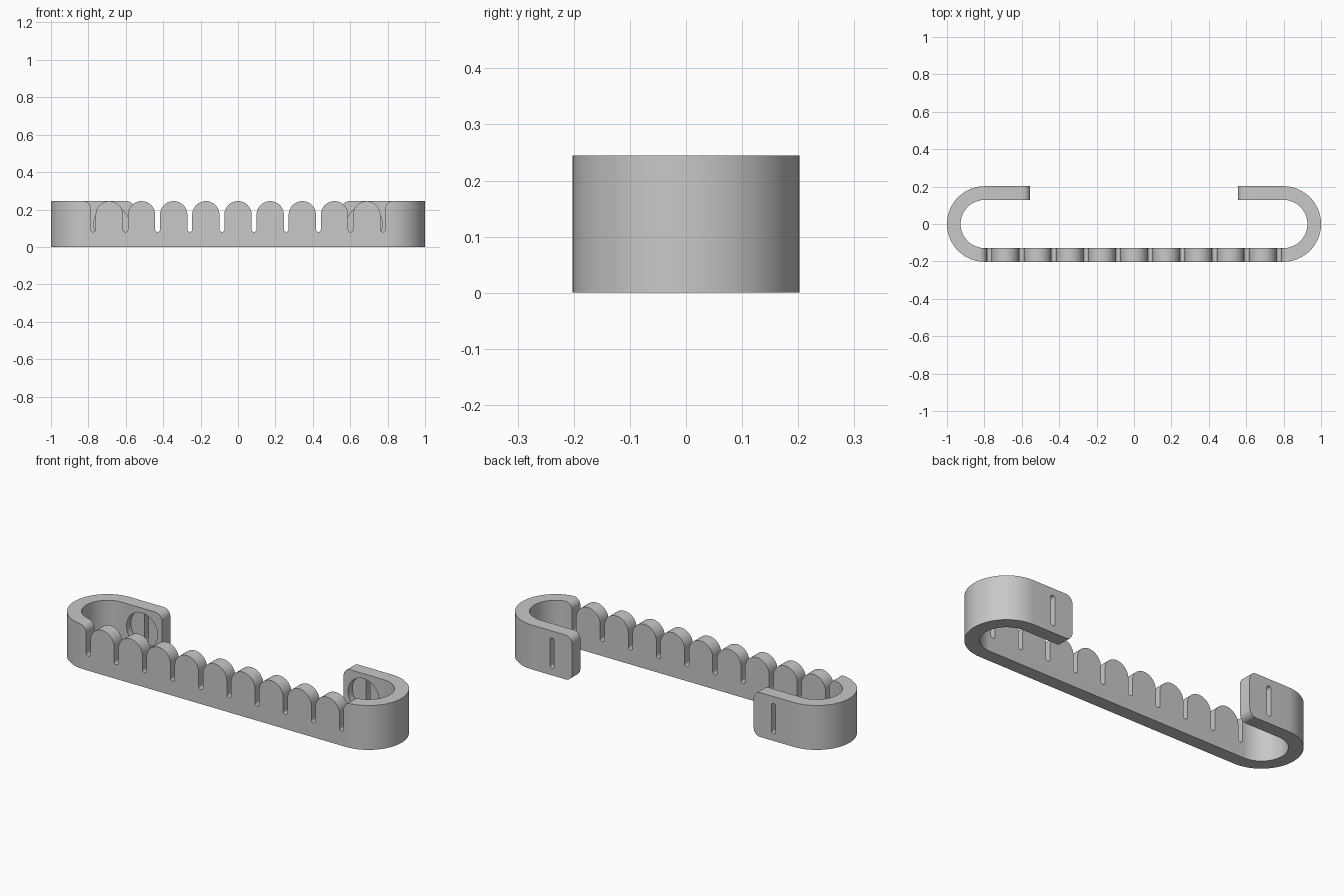
import bpy, bmesh
from math import sin, cos, radians, pi
from mathutils import Vector

default = bpy.data.objects.get("Cube")
if default:
    bpy.data.objects.remove(default, do_unlink=True)

HEIGHT = 0.245
OUTER, INNER = 0.202, 0.129      # radii of the end bends
BEND_X, TIP_X = 0.798, 0.555     # bend centre and arm tip
PITCH = 0.172                    # tooth spacing
GAP = 0.013                      # half width of every slit
TOOTH = PITCH / 2 - GAP

grey = bpy.data.materials.new("plain grey")
grey.use_nodes = True
grey.diffuse_color = (0.58, 0.58, 0.58, 1)
grey.node_tree.nodes["Principled BSDF"].inputs["Base Color"].default_value = (0.58, 0.58, 0.58, 1)


def arc(cx, cy, r, start, end, steps=24):
    angles = [radians(start + (end - start) * i / steps) for i in range(steps + 1)]
    return [(cx + r * cos(a), cy + r * sin(a)) for a in angles]


def mirror(points):
    return [(-x, y) for x, y in reversed(points)]


def prism(name, points, place, direction):
    """Extrude a 2D outline, placed in 3D by the given function."""
    bm = bmesh.new()
    face = bm.faces.new([bm.verts.new(place(u, v)) for u, v in points])
    extruded = bmesh.ops.extrude_face_region(bm, geom=[face])["geom"]
    bmesh.ops.translate(bm, vec=Vector(direction),
                        verts=[g for g in extruded if isinstance(g, bmesh.types.BMVert)])
    bmesh.ops.recalc_face_normals(bm, faces=bm.faces)
    mesh = bpy.data.meshes.new(name)
    bm.to_mesh(mesh)
    bm.free()
    obj = bpy.data.objects.new(name, mesh)
    bpy.context.collection.objects.link(obj)
    mesh.materials.append(grey)
    return obj


def cut(target, name, points, y0, y1):
    """Cut a front-facing outline through the target between two depths."""
    cutter = prism(name, points, lambda x, z: (x, y0, z), (0, y1 - y0, 0))
    cutter.hide_render = True
    mod = target.modifiers.new(name, "BOOLEAN")
    mod.operation, mod.solver, mod.object = "DIFFERENCE", "EXACT", cutter
    bpy.context.view_layer.objects.active = target
    bpy.ops.object.modifier_apply(modifier=name)
    bpy.data.objects.remove(cutter, do_unlink=True)


# Band: straight front with two bends and short returning arms
outer = [(TIP_X, OUTER)] + arc(BEND_X, 0, OUTER, 90, -90, 40)
inner = [(TIP_X, INNER)] + arc(BEND_X, 0, INNER, 90, -90, 40)
outline = outer + mirror(outer) + list(reversed(mirror(inner))) + list(reversed(inner))
band = prism("strap_band", outline, lambda x, y: (x, y, 0), (0, 0, HEIGHT))

# Rounded upper and lower corners on the arm tips
bm = bmesh.new()
bm.from_mesh(band.data)
tips = [e for e in bm.edges
        if all(abs(abs(v.co.x) - TIP_X) < 1e-4 for v in e.verts)
        and abs(e.verts[0].co.z - e.verts[1].co.z) < 1e-4
        and e.verts[0].co.x * e.verts[1].co.x > 0]
bmesh.ops.bevel(bm, geom=tips, offset=0.04, segments=8, profile=0.5, affect="EDGES")
bm.to_mesh(band.data)
bm.free()

# Comb edge: rounded teeth separated by round-bottomed slits
slit_x = [(i - 4.5) * PITCH for i in range(10)]
slit_low, corner = 0.093, 0.0402
edge_x = slit_x[-1] + GAP
left_corner = arc(-edge_x - corner, 0.2052, corner, 90, 0, 10)
comb = [(-edge_x - corner, 0.3)] + left_corner
for i, x in enumerate(slit_x):
    comb += arc(x, slit_low, GAP, 180, 360, 10)
    if i < 9:
        comb += arc(x + PITCH / 2, HEIGHT - 0.0002 - TOOTH, TOOTH, 180, 0, 28)
comb += mirror(left_corner) + [(edge_x + corner, 0.3)]
cut(band, "comb_cutter", comb, -0.25, -0.1)

# Arms: round pocket inside, narrow slot through to the back
arm_x, mid = (TIP_X + BEND_X) / 2, HEIGHT / 2
for side in (-1, 1):
    x = side * arm_x
    cut(band, "pocket_cutter", arc(x, mid, 0.095, 0, 360, 48)[:-1], 0.1, 0.167)
    slot = arc(x, mid + 0.071, GAP, 0, 180, 10) + arc(x, mid - 0.071, GAP, 180, 360, 10)
    cut(band, "slot_cutter", slot, 0.1, 0.25)

bpy.ops.object.select_all(action="DESELECT")
band.select_set(True)
bpy.context.view_layer.objects.active = band
bpy.ops.object.shade_smooth_by_angle(angle=pi / 6)
